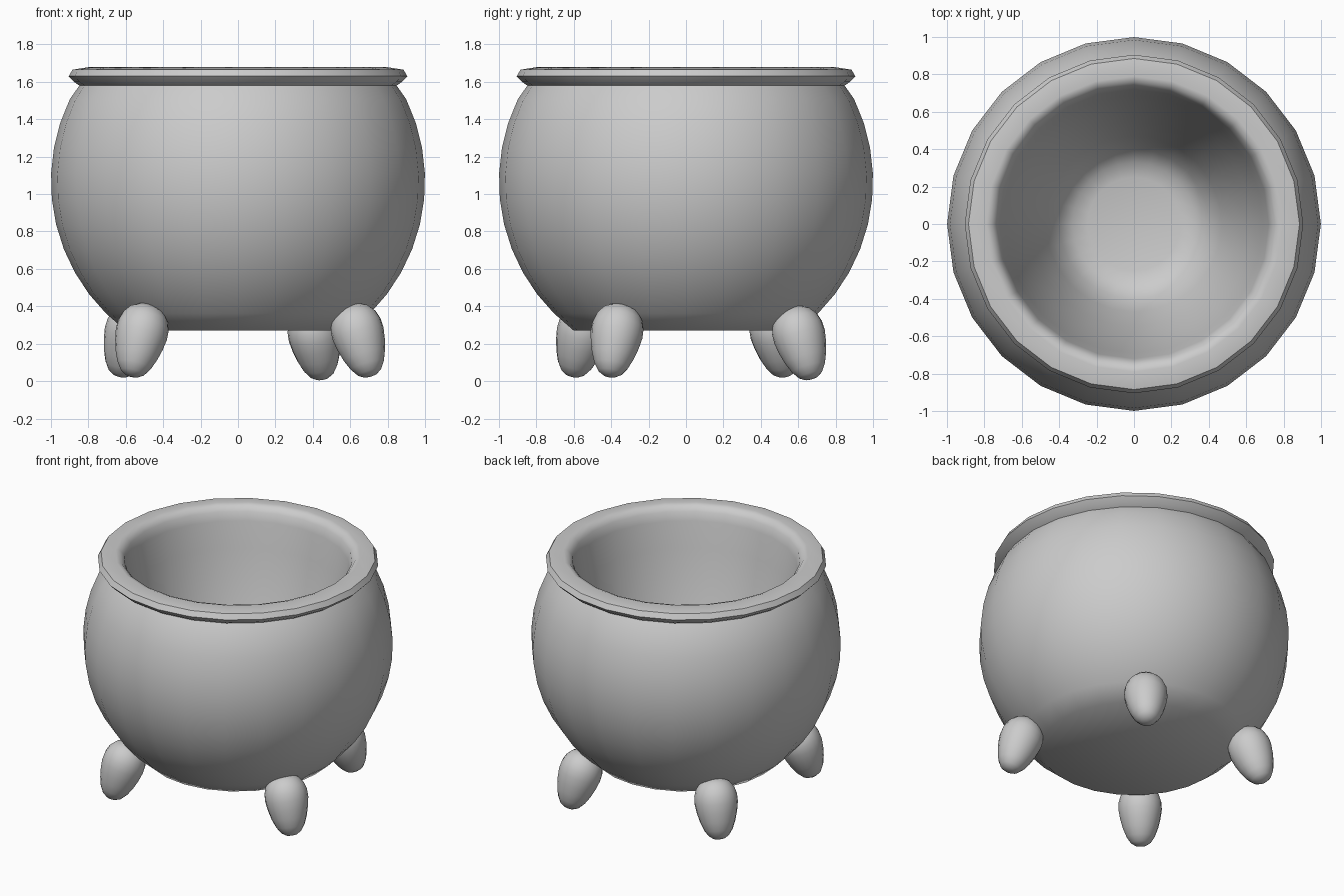
import bpy, bmesh, math
from mathutils import Vector

if "Cube" in bpy.data.objects:
    bpy.data.objects.remove(bpy.data.objects["Cube"])


def lathe(name, profile, segments, smooth_angle):
    """Revolve an (r, z) profile about z; r = 0 makes a pole."""
    bm = bmesh.new()
    rings = []
    for r, z in profile:
        if r == 0:
            rings.append([bm.verts.new((0, 0, z))] * segments)
        else:
            rings.append([bm.verts.new((r * math.cos(a), r * math.sin(a), z))
                          for a in (2 * math.pi * i / segments for i in range(segments))])
    for lo, hi in zip(rings, rings[1:]):
        for i in range(segments):
            j = (i + 1) % segments
            bm.faces.new(dict.fromkeys((lo[i], lo[j], hi[j], hi[i])))
    bmesh.ops.recalc_face_normals(bm, faces=bm.faces)
    mesh = bpy.data.meshes.new(name)
    bm.to_mesh(mesh)
    bm.free()
    obj = bpy.data.objects.new(name, mesh)
    bpy.context.collection.objects.link(obj)
    bpy.ops.object.select_all(action='DESELECT')
    obj.select_set(True)
    bpy.context.view_layer.objects.active = obj
    bpy.ops.object.shade_smooth_by_angle(angle=math.radians(smooth_angle))
    return obj


# Pot: spherical outside with flat base, flared rim, tapering hollow inside
CENTRE = 1.07
outer = []
for k in range(11):
    a = math.radians(-53 + k * (53 + 26) / 10)
    outer.append((math.cos(a), CENTRE + math.sin(a)))
rim = [(0.848, 1.58), (0.877, 1.6), (0.905, 1.63), (0.885, 1.665), (0.79, 1.68), (0.76, 1.67),
       (0.735, 1.64), (0.72, 1.58)]
inner = [(0.69, 1.4), (0.63, 1.12), (0.55, 0.84),
         (0.47, 0.61), (0.4, 0.46), (0.33, 0.4), (0.25, 0.38), (0, 0.375)]
lathe("cauldron_pot", [(0, outer[0][1])] + outer + rim + inner, 24, 46)

# Feet: egg shapes leaning outward, narrow end down
egg = [(0, 0), (0.035, 0.006), (0.065, 0.025), (0.092, 0.065), (0.114, 0.12), (0.13, 0.18),
       (0.14, 0.24), (0.138, 0.29), (0.124, 0.335), (0.095, 0.374), (0.052, 0.398), (0, 0.405)]
feet = [("front_left_foot", 227, 0.835, 0.024), ("front_right_foot", -30, 0.82, 0.024),
        ("back_left_foot", 140, 0.83, 0.024), ("back_right_foot", 56, 0.81, 0.01)]
for name, angle, radius, height in feet:
    foot = lathe(name, egg, 20, 60)
    a = math.radians(angle)
    out = Vector((math.cos(a), math.sin(a), 0))
    axis = Vector((0, 0, 0.44)) - out * 0.15
    foot.rotation_mode = 'QUATERNION'
    foot.rotation_quaternion = Vector((0, 0, 1)).rotation_difference(axis)
    foot.location = out * radius + Vector((0, 0, height))
